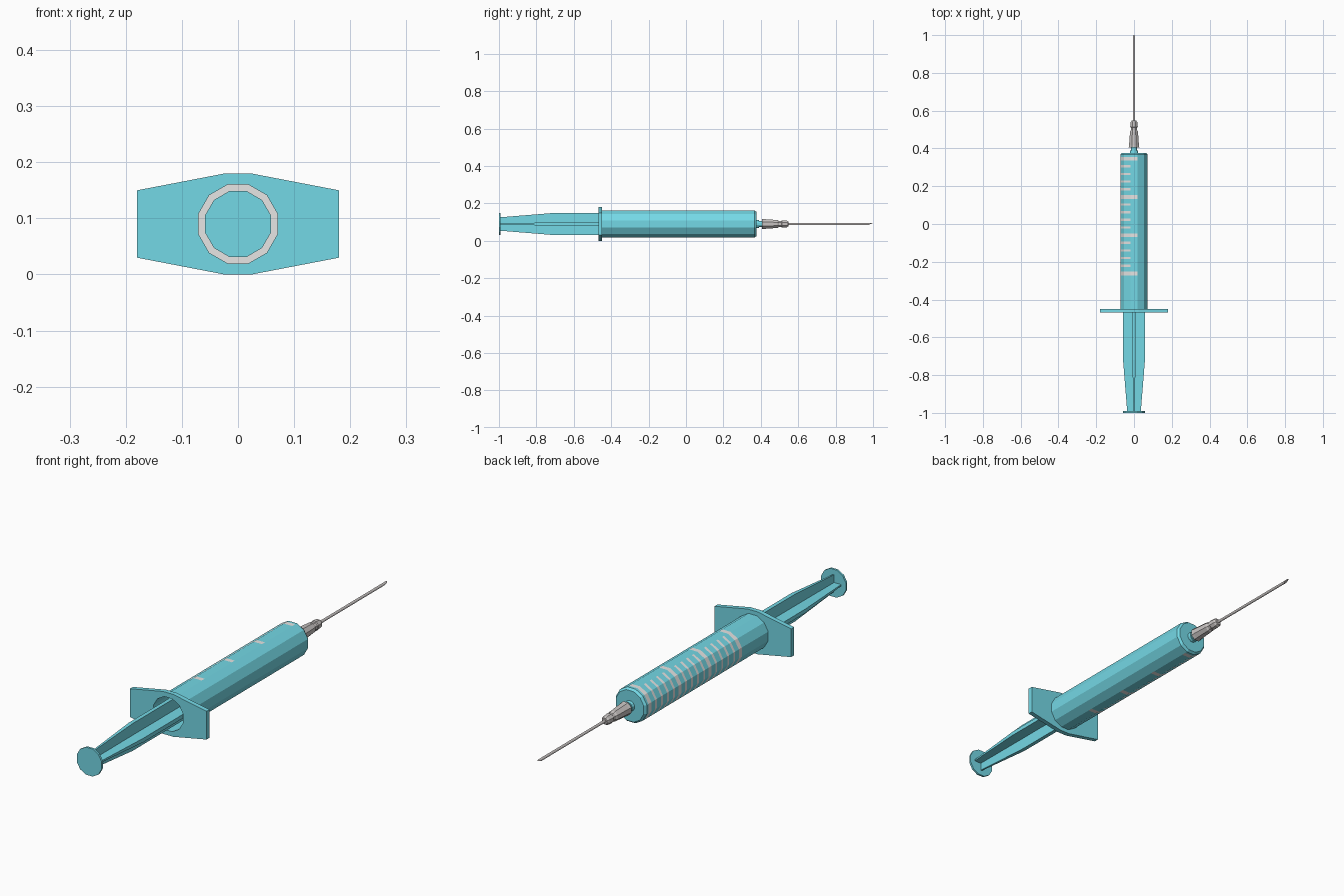
import bpy, bmesh
from math import cos, sin, pi

cube = bpy.data.objects.get("Cube")
if cube:
    bpy.data.objects.remove(cube, do_unlink=True)

AXIS_Z = 0.09


def material(name, rgb):
    mat = bpy.data.materials.new(name)
    mat.use_nodes = True
    color = (*rgb, 1.0)
    mat.diffuse_color = color
    mat.node_tree.nodes["Principled BSDF"].inputs["Base Color"].default_value = color
    return mat


teal = material("teal plastic", (0.175, 0.69, 0.79))
pale = material("pale grey", (0.8, 0.79, 0.78))
steel = material("steel grey", (0.58, 0.55, 0.54))


def finish(name, bm, *mats, fix_normals=True):
    if fix_normals:
        bmesh.ops.recalc_face_normals(bm, faces=bm.faces)
    mesh = bpy.data.meshes.new(name)
    bm.to_mesh(mesh)
    bm.free()
    for mat in mats:
        mesh.materials.append(mat)
    obj = bpy.data.objects.new(name, mesh)
    obj.location.z = AXIS_Z
    bpy.context.collection.objects.link(obj)
    return obj


def ring(bm, y, r, sides):
    """Polygon around the y axis with a flat side on top; r reaches the flats."""
    r /= cos(pi / sides)
    angles = [2 * pi * (i + 0.5) / sides + pi / 2 for i in range(sides)]
    return [bm.verts.new((r * cos(a), y, r * sin(a))) for a in angles]


def lathe(profile, sides):
    bm = bmesh.new()
    rings = [ring(bm, y, r, sides) for y, r in profile]
    for a, b in zip(rings, rings[1:]):
        for i in range(sides):
            j = (i + 1) % sides
            bm.faces.new((a[i], a[j], b[j], b[i]))
    bm.faces.new(rings[0][::-1])
    bm.faces.new(rings[-1])
    return bm


# Barrel: hollow from the front, with the graduation marks as faces of its wall
ticks = []
for i in range(16):
    is_long = i % 5 == 0
    ticks.append((0.346 - 0.0405 * i, 0.01 if is_long else 0.006, is_long))
profile = [(0.3, 0.07), (-0.468, 0.07), (-0.468, 0.0725)]
for y, half, _ in reversed(ticks):
    profile += [(y - half, 0.0725), (y + half, 0.0725)]
profile += [(0.367, 0.0725), (0.377, 0.065), (0.377, 0.022),
            (0.39, 0.02), (0.39, 0.015), (0.412, 0.015)]
bm = lathe(profile, 12)
bmesh.ops.recalc_face_normals(bm, faces=bm.faces)
for face in bm.faces:
    c = face.calc_center_median()
    for y, half, is_long in ticks:
        if abs(c.y - y) < half * 0.5 and c.x < (0.005 if is_long else -0.005):
            face.material_index = 1
finish("barrel", bm, teal, pale, fix_normals=False)

# Finger flange: plate with a hole matching the bore
bm = bmesh.new()
quarter = [(0.18, 0.06), (0.024, 0.09)]
outline = (quarter + [(-x, z) for x, z in quarter[::-1]]
           + [(-x, -z) for x, z in quarter] + [(x, -z) for x, z in quarter[::-1]])
outer = [bm.verts.new((x, -0.469, z)) for x, z in outline]
inner = ring(bm, -0.469, 0.07, 12)
edges = [bm.edges.new((loop[i - 1], loop[i]))
         for loop in (outer, inner) for i in range(len(loop))]
bmesh.ops.triangle_fill(bm, edges=edges, use_beauty=True)
grown = bmesh.ops.extrude_face_region(bm, geom=bm.faces[:], use_keep_orig=True)
moved = [v for v in grown["geom"] if isinstance(v, bmesh.types.BMVert)]
bmesh.ops.translate(bm, verts=moved, vec=(0, 0.02, 0))
finish("finger_flange", bm, teal)


# Plunger rod: two crossed ribs that taper towards the thumb rest
def rib(name, upright):
    bm = bmesh.new()
    loops = []
    for y, w, t in [(-0.992, 0.036, 0.003), (-0.72, 0.058, 0.0085), (-0.22, 0.058, 0.0085)]:
        a, b = (t, w) if upright else (w, t)
        loops.append([bm.verts.new((sx * a, y, sz * b))
                      for sx, sz in ((1, 1), (-1, 1), (-1, -1), (1, -1))])
    for p, q in zip(loops, loops[1:]):
        for i in range(4):
            bm.faces.new((p[i - 1], p[i], q[i], q[i - 1]))
    bm.faces.new(loops[0])
    bm.faces.new(loops[-1])
    finish(name, bm, teal)


rib("plunger_rib_upright", True)
rib("plunger_rib_flat", False)

# Thumb rest and piston seal
finish("thumb_rest", lathe([(-1.0, 0.0585), (-0.991, 0.0585)], 12), teal)
finish("piston_seal", lathe([(-0.22, 0.0705), (-0.17, 0.0705), (-0.15, 0.05)], 12), pale)

# Needle hub
finish("needle_hub", lathe([(0.406, 0.028), (0.418, 0.026), (0.49, 0.021), (0.496, 0.017),
                            (0.51, 0.017), (0.514, 0.02), (0.539, 0.018),
                            (0.547, 0.012)], 8), steel)

# Needle with a slanted tip
bm = lathe([(0.54, 0.0055), (0.988, 0.0055)], 12)
for v in bm.verts:
    if v.co.y > 0.9:
        v.co.y += v.co.z * 2.2
finish("needle", bm, steel)
